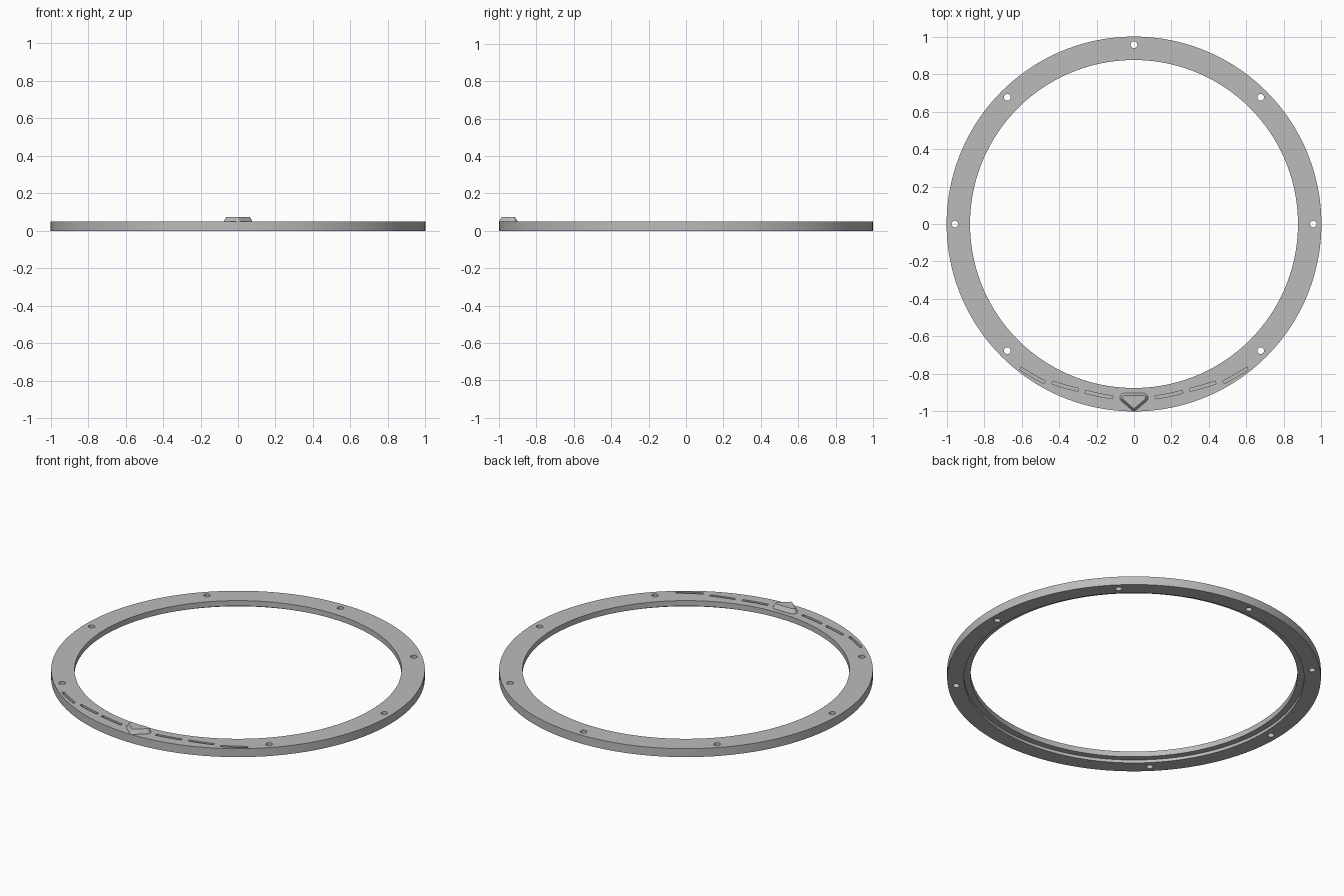
import bpy, bmesh
from math import sin, cos, pi, radians
from mathutils import Vector

cube = bpy.data.objects.get("Cube")
if cube:
    bpy.data.objects.remove(cube, do_unlink=True)

grey = bpy.data.materials.new("plain grey")
grey.use_nodes = True
grey.diffuse_color = (0.5, 0.5, 0.5, 1)
grey.node_tree.nodes["Principled BSDF"].inputs["Base Color"].default_value = (0.5, 0.5, 0.5, 1)

TOP = 0.05


def finish(name, bm):
    bmesh.ops.recalc_face_normals(bm, faces=bm.faces)
    mesh = bpy.data.meshes.new(name)
    bm.to_mesh(mesh)
    bm.free()
    mesh.materials.append(grey)
    obj = bpy.data.objects.new(name, mesh)
    bpy.context.collection.objects.link(obj)
    return obj


def loft(bm, loops, cap=True):
    """Join matching closed loops of points with quads, optionally capping the ends."""
    rows = [[bm.verts.new(p) for p in loop] for loop in loops]
    n = len(rows[0])
    pairs = list(zip(rows, rows[1:])) if cap else list(zip(rows, rows[1:] + rows[:1]))
    for a, b in pairs:
        for i in range(n):
            j = (i + 1) % n
            bm.faces.new((a[i], a[j], b[j], b[i]))
    if cap:
        bm.faces.new(rows[0])
        bm.faces.new(rows[-1])


def circle(r, z, n, cx=0, cy=0):
    return [(cx + r * cos(2 * pi * i / n), cy + r * sin(2 * pi * i / n), z) for i in range(n)]


# Ring with a stepped rebate under its inner edge
profile = [(1, 0), (1, TOP), (0.875, TOP), (0.875, 0.018), (0.91, 0.018), (0.91, 0)]
bm = bmesh.new()
loft(bm, [circle(r, z, 160) for r, z in profile], cap=False)
ring = finish("ring", bm)

# Cutters: seven screw holes, none at the front
bm = bmesh.new()
for k in range(8):
    if k != 6:
        a = radians(45 * k)
        loft(bm, [circle(0.018, z, 24, 0.956 * cos(a), 0.956 * sin(a)) for z in (-0.02, 0.08)])

# Cutters: three shallow curved slots on each side of the pointer
slots = [((0.113, -0.925), (0.26, -0.895)),
         ((0.297, -0.885), (0.435, -0.845)),
         ((0.477, -0.845), (0.605, -0.77))]
for side in (1, -1):
    for start, end in slots:
        a, b = Vector(start), Vector(end)
        along = (b - a).normalized()
        out = Vector((along.y, -along.x))
        steps = [i / 6 for i in range(7)]
        mid = [a.lerp(b, t) + out * 0.01 * t * (1 - t) for t in steps]
        outline = [p + out * 0.008 for p in mid] + [p - out * 0.008 for p in reversed(mid)]
        loft(bm, [[(side * p.x, p.y, z) for p in outline] for z in (TOP - 0.015, TOP + 0.02)])
cutter = finish("ring_cutter", bm)

cut = ring.modifiers.new("cuts", "BOOLEAN")
cut.operation = "DIFFERENCE"
cut.solver = "EXACT"
cut.object = cutter
bpy.context.view_layer.objects.active = ring
ring.select_set(True)
bpy.ops.object.modifier_apply(modifier="cuts")
cutter.hide_render = True
cutter.hide_viewport = True
bpy.data.objects.remove(cutter, do_unlink=True)


# Pointer: rounded triangle with sloping sides, its tip facing outward
def rounded_triangle(inset, z):
    corners = [((0, -0.982), 0.016, 215), ((0.05, -0.927), 0.025, -45), ((-0.05, -0.927), 0.025, 90)]
    sweep = (110, 135, 135)
    points = []
    for ((x, y), r, first), turn in zip(corners, sweep):
        r -= inset
        for i in range(7):
            a = radians(first + turn * i / 6)
            points.append((x + r * cos(a), y + r * sin(a), z))
    return points


bm = bmesh.new()
loft(bm, [rounded_triangle(0, TOP - 0.005), rounded_triangle(0, TOP + 0.003),
          rounded_triangle(0.013, TOP + 0.025)])
pointer = finish("pointer", bm)

# Smooth curved walls, crisp edges
for obj in (ring, pointer):
    bpy.ops.object.select_all(action="DESELECT")
    obj.select_set(True)
    bpy.context.view_layer.objects.active = obj
    bpy.ops.object.shade_smooth_by_angle(angle=radians(30))
